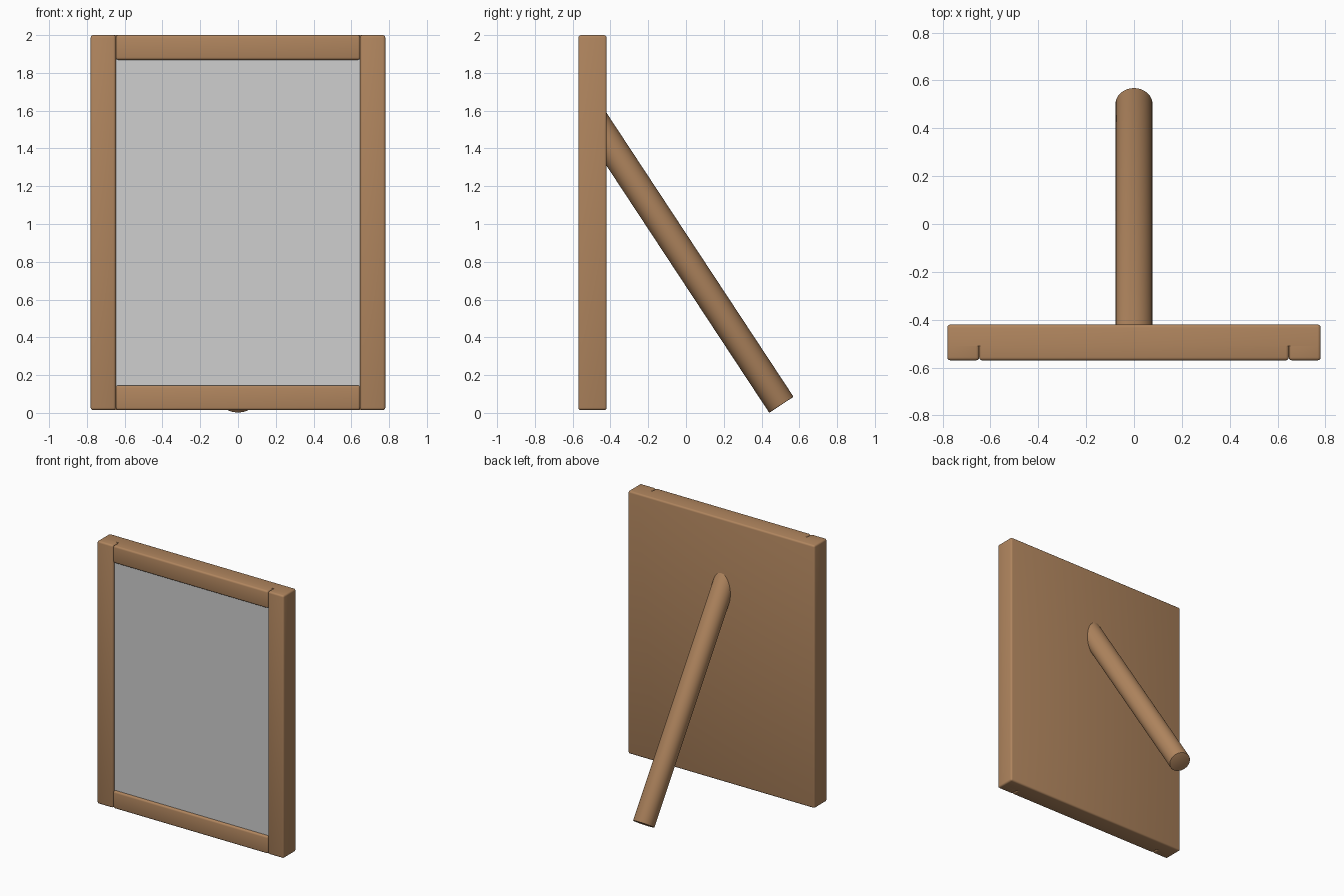
import bpy, bmesh, math
from mathutils import Vector

if "Cube" in bpy.data.objects:
    bpy.data.objects.remove(bpy.data.objects["Cube"])


def material(name, rgb):
    m = bpy.data.materials.new(name)
    m.diffuse_color = (*rgb, 1)
    m.use_nodes = True
    m.node_tree.nodes["Principled BSDF"].inputs["Base Color"].default_value = m.diffuse_color
    return m


WOOD = material("warm_wood", (0.434, 0.235, 0.112))
PANE = material("pale_grey", (0.62, 0.62, 0.62))


def finish(bm, name, mat, smooth=True):
    bmesh.ops.recalc_face_normals(bm, faces=bm.faces)
    me = bpy.data.meshes.new(name)
    bm.to_mesh(me)
    bm.free()
    me.materials.append(mat)
    ob = bpy.data.objects.new(name, me)
    bpy.context.collection.objects.link(ob)
    if smooth:
        bpy.ops.object.select_all(action='DESELECT')
        ob.select_set(True)
        bpy.context.view_layer.objects.active = ob
        bpy.ops.object.shade_smooth_by_angle(angle=math.radians(35))
    return ob


def box(name, lo, hi, mat, bevel=0.0, flat_y=None):
    """Box from corner to corner; edges lying on the plane y = flat_y stay sharp."""
    bm = bmesh.new()
    bmesh.ops.create_cube(bm, size=1)
    for v in bm.verts:
        v.co = Vector([lo[i] if v.co[i] < 0 else hi[i] for i in range(3)])
    if bevel:
        edges = [e for e in bm.edges
                 if flat_y is None or any(abs(v.co.y - flat_y) > 1e-4 for v in e.verts)]
        bmesh.ops.bevel(bm, geom=edges, offset=bevel, segments=3,
                        profile=0.5, affect='EDGES')
    return finish(bm, name, mat, bevel > 0)


W, INNER = 0.78, 0.647          # half width, half width of the opening
FRONT, SEAM, BACK = -0.57, -0.51, -0.42
BOTTOM, TOP = 0.015, 2.0
RAIL = 0.131
BEV = 0.013

# backing board
box("back_board", (-W, SEAM, BOTTOM), (W, BACK, TOP), WOOD, BEV, SEAM)

# side rails
for side, x0, x1 in (("left", -W, -INNER), ("right", INNER, W)):
    box(side + "_rail", (x0, FRONT, BOTTOM), (x1, SEAM, TOP), WOOD, BEV, SEAM)

# top and bottom rails
for side, z0, z1 in (("bottom", BOTTOM, BOTTOM + RAIL), ("top", TOP - RAIL, TOP)):
    box(side + "_rail", (-INNER, FRONT, z0), (INNER, SEAM, z1), WOOD, BEV, SEAM)

# glass pane set just behind the rail fronts
box("glass_pane", (-INNER, -0.552, BOTTOM + RAIL - 0.01),
    (INNER, SEAM, TOP - RAIL + 0.01), PANE)

# slanted round support leg, its upper end trimmed inside the board
R = 0.077
axis = Vector((0, -0.55, 0.835)).normalized()
foot = Vector((0, 0.505, 0.043))
bm = bmesh.new()
bmesh.ops.create_cone(bm, cap_ends=True, segments=48, radius1=R, radius2=R, depth=2)
bmesh.ops.translate(bm, verts=bm.verts, vec=(0, 0, 1))
lower = [e for e in bm.edges if all(v.co.z < 0.01 for v in e.verts)]
bmesh.ops.bevel(bm, geom=lower, offset=0.004, segments=2, profile=0.5, affect='EDGES')
turn = axis.to_track_quat('Z', 'X')
for v in bm.verts:
    upper = v.co.z > 1
    v.co = foot + turn @ v.co
    if upper:
        v.co += axis * ((BACK - 0.03 - v.co.y) / axis.y)
finish(bm, "support_leg", WOOD)
